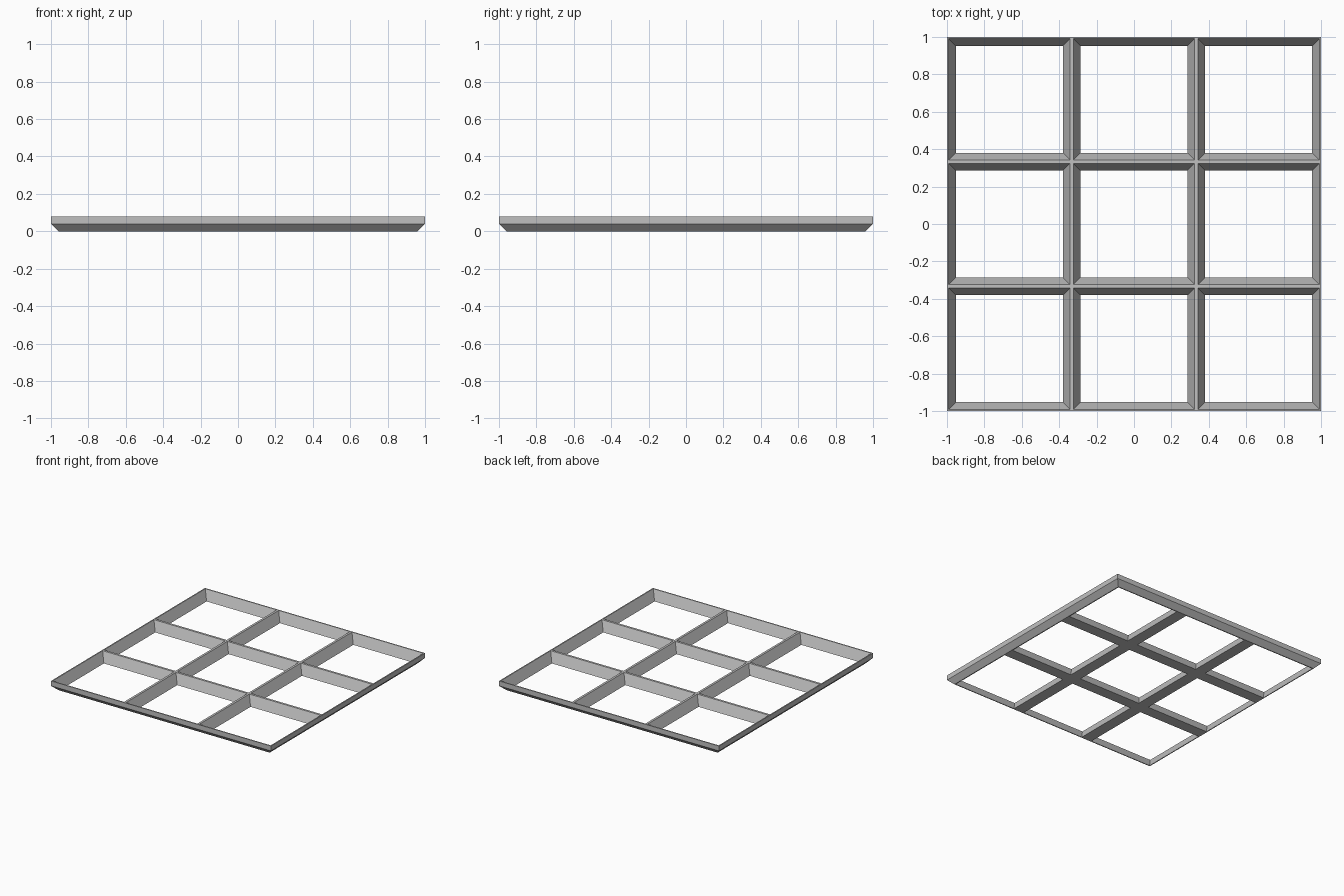
import bpy
import bmesh

cube = bpy.data.objects.get("Cube")
if cube:
    bpy.data.objects.remove(cube, do_unlink=True)

HEIGHT = 0.08
PITCH = 2 / 3
TOP_HALF = 0.324      # cell half width at the rim
BOTTOM_HALF = 0.286   # cell half width at the base
OVERCUT = 0.01

grey = bpy.data.materials.new("mid_grey")
grey.use_nodes = True
colour = (0.527, 0.527, 0.527, 1)
grey.diffuse_color = colour
grey.node_tree.nodes["Principled BSDF"].inputs["Base Color"].default_value = colour


def add_stack(bm, cx, cy, levels):
    """Closed solid through square sections given as (half width, z)."""
    rings = []
    for half, z in levels:
        rings.append([bm.verts.new((cx + sx * half, cy + sy * half, z))
                      for sx, sy in ((-1, -1), (1, -1), (1, 1), (-1, 1))])
    bm.faces.new(rings[0][::-1])
    bm.faces.new(rings[-1])
    for low, high in zip(rings, rings[1:]):
        for i in range(4):
            j = (i + 1) % 4
            bm.faces.new((low[i], low[j], high[j], high[i]))


def make_object(name, bm):
    mesh = bpy.data.meshes.new(name)
    bm.to_mesh(mesh)
    bm.free()
    mesh.materials.append(grey)
    obj = bpy.data.objects.new(name, mesh)
    bpy.context.collection.objects.link(obj)
    return obj


# Slab with a bevelled lower outer edge
bm = bmesh.new()
add_stack(bm, 0, 0, ((0.96, 0), (1, 0.04), (1, HEIGHT)))
grid_frame = make_object("grid_frame", bm)

# Nine tapered pockets, continued past both surfaces along the same slope
bm = bmesh.new()
spread = (TOP_HALF - BOTTOM_HALF) / HEIGHT * OVERCUT
for column in (-1, 0, 1):
    for row in (-1, 0, 1):
        add_stack(bm, column * PITCH, row * PITCH,
                  ((BOTTOM_HALF - spread, -OVERCUT),
                   (TOP_HALF + spread, HEIGHT + OVERCUT)))
cutter = make_object("cell_cutter", bm)
cutter.hide_render = True

# Cut the pockets and discard the cutter
cut = grid_frame.modifiers.new("cells", "BOOLEAN")
cut.operation = "DIFFERENCE"
cut.solver = "EXACT"
cut.object = cutter
bpy.context.view_layer.objects.active = grid_frame
bpy.ops.object.modifier_apply(modifier=cut.name)
bpy.data.objects.remove(cutter, do_unlink=True)
